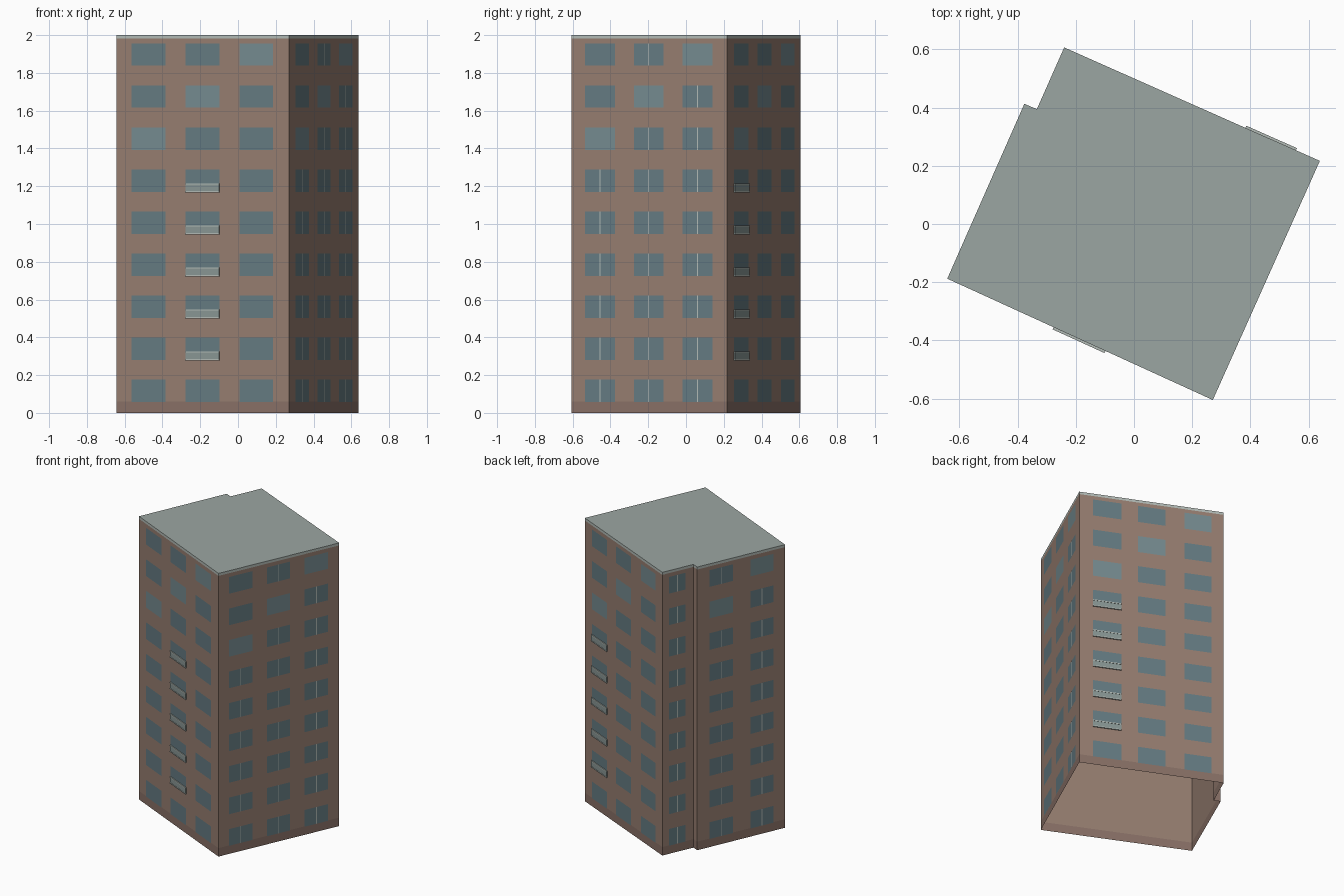
import bpy
from mathutils import Vector

if "Cube" in bpy.data.objects:
    bpy.data.objects.remove(bpy.data.objects["Cube"])

def mat(name, col):
    m = bpy.data.materials.new(name)
    m.diffuse_color = (*col, 1)
    m.use_nodes = True
    m.node_tree.nodes["Principled BSDF"].inputs["Base Color"].default_value = m.diffuse_color
    return m

WALL = mat("wall", (0.31, 0.21, 0.165))
BASE = mat("plinth", (0.25, 0.165, 0.135))
ROOF = mat("concrete", (0.33, 0.38, 0.36))
GLASS = mat("glass", (0.13, 0.20, 0.225))
PALE = mat("pale_glass", (0.18, 0.26, 0.28))
RAIL = mat("rail", (0.25, 0.31, 0.30))
TRIM = mat("trim", (0.45, 0.50, 0.47))

# footprint, anticlockwise from the front left corner
FOOT = [(-0.642, -0.188), (0.271, -0.605), (0.639, 0.217),
        (-0.24, 0.607), (-0.334, 0.395), (-0.377, 0.413)]
H, BASE_H, TRIM_H = 2.0, 0.06, 0.018
ROWS, PITCH, Z0, WIN_H = 9, 0.2225, 0.058, 0.118

def make(name, verts, faces, material):
    me = bpy.data.meshes.new(name)
    me.from_pydata(verts, [], faces)
    me.materials.append(material)
    ob = bpy.data.objects.new(name, me)
    bpy.context.collection.objects.link(ob)
    return ob

def ring(name, z0, z1, material):
    n = len(FOOT)
    v = [(x, y, z) for z in (z0, z1) for x, y in FOOT]
    make(name, v, [(i, (i + 1) % n, n + (i + 1) % n, n + i) for i in range(n)], material)

# open-bottomed shell and flat roof
ring("plinth", 0, BASE_H, BASE)
ring("walls", BASE_H, H - TRIM_H, WALL)
ring("roof_edge", H - TRIM_H, H, TRIM)
make("roof", [(x, y, H) for x, y in FOOT], [tuple(range(len(FOOT)))], ROOF)

class Batch:
    """Collects quads lying on or standing off a wall, as one object."""
    def __init__(self, name, material):
        self.name, self.material, self.v, self.f = name, material, [], []

    def panel(self, wall, s0, s1, z0, z1, d):
        a, b = Vector(FOOT[wall]), Vector(FOOT[(wall + 1) % len(FOOT)])
        u = (b - a).normalized()
        nrm = Vector((u.y, -u.x))
        k = len(self.v)
        for s, z in ((s0, z0), (s1, z0), (s1, z1), (s0, z1)):
            p = a + u * s + nrm * d
            self.v.append((p.x, p.y, z))
        self.f.append((k, k + 1, k + 2, k + 3))

    def box(self, wall, s0, s1, z0, z1, d):
        k = len(self.v)
        self.panel(wall, s0, s1, z0, z1, 0)
        self.f.pop()
        self.panel(wall, s0, s1, z0, z1, d)
        for i in range(4):
            j = (i + 1) % 4
            self.f.append((k + i, k + j, k + 4 + j, k + 4 + i))

    def done(self):
        make(self.name, self.v, self.f, self.material)

glass = Batch("windows", GLASS)
pale = Batch("pale_windows", PALE)
mullions = Batch("mullions", TRIM)
panels = Batch("balcony_panels", RAIL)
rails = Batch("balcony_rails", TRIM)

# wall index: window spans, column with balconies, has mullions
LAYOUT = {
    0: ([(0.088, 0.285), (0.402, 0.598), (0.715, 0.91)], 1, False),
    1: ([(0.077, 0.252), (0.362, 0.533), (0.642, 0.817)], None, True),
    2: ([(0.09, 0.28), (0.392, 0.575), (0.70, 0.88)], 0, False),
    3: ([(0.05, 0.173)], None, True),
    5: ([(0.09, 0.265), (0.396, 0.568)], None, True),
}
for wall, (spans, balcony, split) in LAYOUT.items():
    for c, (s0, s1) in enumerate(spans):
        for r in range(ROWS):
            z = Z0 + r * PITCH
            light = len(spans) > 1 and r == 6 + c + (wall == 5)
            (pale if light else glass).panel(wall, s0, s1, z, z + WIN_H, 0.0015)
            if split and not light and not (wall == 1 and c == 0 and r > 6):
                m = (s0 + s1) / 2
                mullions.panel(wall, m - 0.003, m + 0.003, z, z + WIN_H, 0.0025)
            if c == balcony and 1 <= r <= 5:
                panels.box(wall, s0, s1, z, z + 0.042, 0.006)
                for zz in (z - 0.003, z + 0.038):
                    rails.box(wall, s0, s1, zz, zz + 0.007, 0.008)
for b in (glass, pale, mullions, panels, rails):
    b.done()
